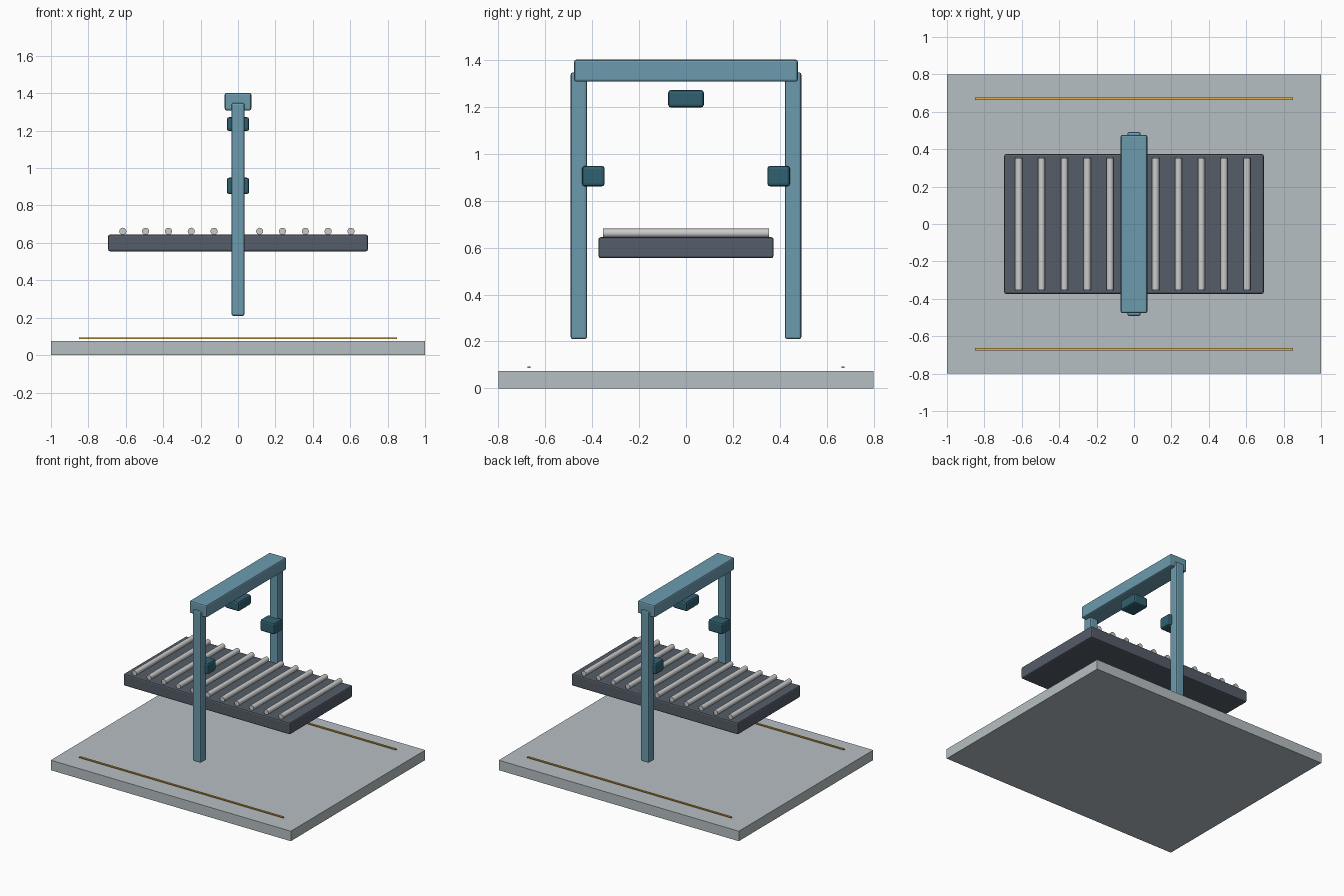
import bpy, math

if "Cube" in bpy.data.objects:
    bpy.data.objects.remove(bpy.data.objects["Cube"])


def material(name, rgb):
    m = bpy.data.materials.new(name)
    m.diffuse_color = (*rgb, 1)
    m.use_nodes = True
    m.node_tree.nodes["Principled BSDF"].inputs["Base Color"].default_value = m.diffuse_color
    return m


BLUE = material("frame_blue", (0.15, 0.33, 0.43))
TEAL = material("sensor_teal", (0.03, 0.12, 0.16))
SLATE = material("bed_slate", (0.09, 0.11, 0.14))
GOLD = material("marking_gold", (0.75, 0.42, 0.06))
STONE = material("floor_grey", (0.47, 0.52, 0.54))


def box(name, loc, size, mat, bevel=0.0):
    bpy.ops.mesh.primitive_cube_add(size=1, location=loc)
    o = bpy.context.object
    o.name = name
    o.scale = size
    bpy.ops.object.transform_apply(location=False, rotation=False, scale=True)
    o.data.materials.append(mat)
    if bevel:
        b = o.modifiers.new("soft_edges", 'BEVEL')
        b.width = bevel
        b.segments = 2
    return o


# Floor slab
box("floor_slab", (0, 0, 0.0375), (2, 1.6, 0.075), STONE)

# Conveyor bed
box("conveyor_bed", (0, 0, 0.6), (1.388, 0.747, 0.09), SLATE, 0.01)

# Rollers across the bed
for i in range(11):
    bpy.ops.mesh.primitive_cylinder_add(
        vertices=20, radius=0.019, depth=0.708,
        location=(-0.616 + 0.122 * i, 0, 0.662), rotation=(math.pi / 2, 0, 0))
    bpy.context.object.name = f"roller_{i + 1}"
    bpy.ops.object.shade_smooth_by_angle()

# Gantry beam and overhead sensor
box("gantry_beam", (0, 0, 1.355), (0.142, 0.954, 0.094), BLUE, 0.01)
box("top_sensor", (0, 0, 1.235), (0.12, 0.153, 0.075), TEAL, 0.013)

# Posts, side sensors and floor markings on both sides
for side, s in (("front", -1), ("back", 1)):
    box(f"{side}_post", (0, s * 0.457, 0.779), (0.07, 0.07, 1.138), BLUE, 0.01)
    box(f"{side}_sensor", (0, s * 0.395, 0.905), (0.12, 0.097, 0.088), TEAL, 0.013)
    box(f"{side}_floor_marking", (0, s * 0.67, 0.09), (1.7, 0.012, 0.008), GOLD)
